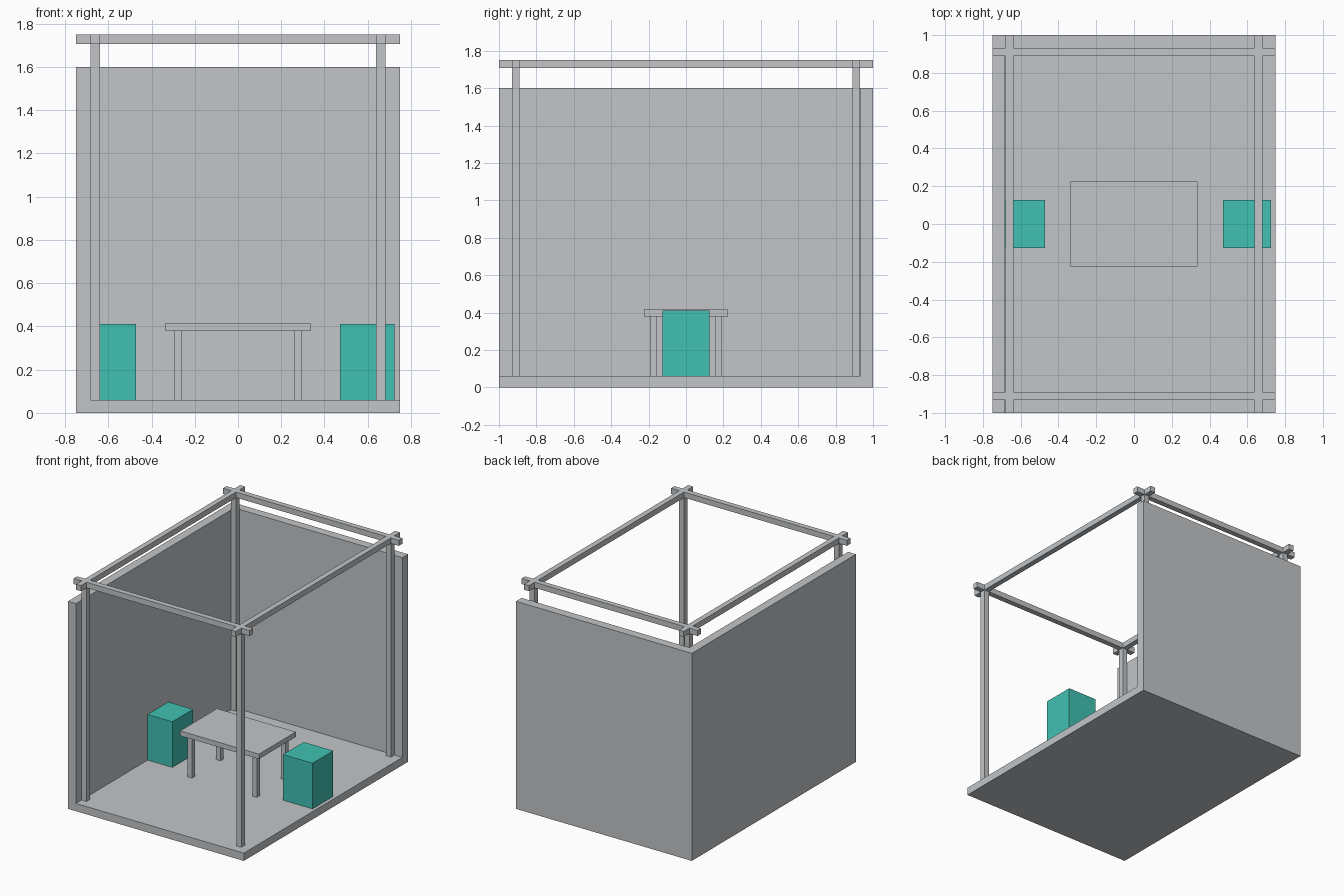
import bpy

cube = bpy.data.objects.get("Cube")
if cube:
    bpy.data.objects.remove(cube, do_unlink=True)


def make_material(name, rgb):
    mat = bpy.data.materials.new(name)
    mat.use_nodes = True
    mat.diffuse_color = (*rgb, 1)
    mat.node_tree.nodes["Principled BSDF"].inputs["Base Color"].default_value = (*rgb, 1)
    return mat


grey = make_material("light grey", (0.54, 0.56, 0.58))
teal = make_material("teal", (0.053, 0.533, 0.451))


def box(name, low, high, mat=grey):
    """Axis-aligned box between two corners."""
    centre = [(a + b) / 2 for a, b in zip(low, high)]
    size = [b - a for a, b in zip(low, high)]
    bpy.ops.mesh.primitive_cube_add(size=1, location=centre)
    obj = bpy.context.object
    obj.name = name
    obj.scale = size
    bpy.ops.object.transform_apply(location=False, rotation=False, scale=True)
    obj.data.materials.append(mat)
    return obj


def pillar(name, x, y, width, bottom, top):
    h = width / 2
    return box(name, (x - h, y - h, bottom), (x + h, y + h, top))


HX, HY = 0.75, 1.0       # half footprint
FLOOR = 0.06
WALL, WALL_TOP = 0.068, 1.6
BAR, BEAM_LOW, TOP = 0.042, 1.707, 1.75
PX, PY = 0.66, 0.91      # post centres

# Floor and the two solid walls
box("floor", (-HX, -HY, 0), (HX, HY, FLOOR))
box("left_hand_wall", (-HX, -HY, 0), (-HX + WALL, HY, WALL_TOP))
box("back_wall", (-HX, HY - WALL, 0), (HX, HY, WALL_TOP))

# Corner posts and the crossing roof beams
SIDES = ((-1, "right"), (1, "left"))
ENDS = ((-1, "front"), (1, "back"))
for sx, side in SIDES:
    for sy, end in ENDS:
        pillar(f"{end}_{side}_post", sx * PX, sy * PY, BAR, FLOOR, BEAM_LOW)
    box(f"{side}_beam", (sx * PX - BAR / 2, -HY, BEAM_LOW), (sx * PX + BAR / 2, HY, TOP))
for sy, end in ENDS:
    box(f"{end}_beam", (-HX, sy * PY - BAR / 2, BEAM_LOW), (HX, sy * PY + BAR / 2, TOP))

# Table
TABLE_LOW = 0.378
box("table_top", (-0.336, -0.225, TABLE_LOW), (0.336, 0.225, 0.416))
for sx, side in SIDES:
    for sy, end in ENDS:
        pillar(f"{end}_{side}_table_leg", sx * 0.277, sy * 0.174, 0.038, FLOOR, TABLE_LOW)

# Block stools either side of the table
for sx, side in SIDES:
    x = sx * 0.598
    box(f"{side}_stool", (x - 0.126, -0.126, FLOOR), (x + 0.126, 0.126, 0.412), teal)
